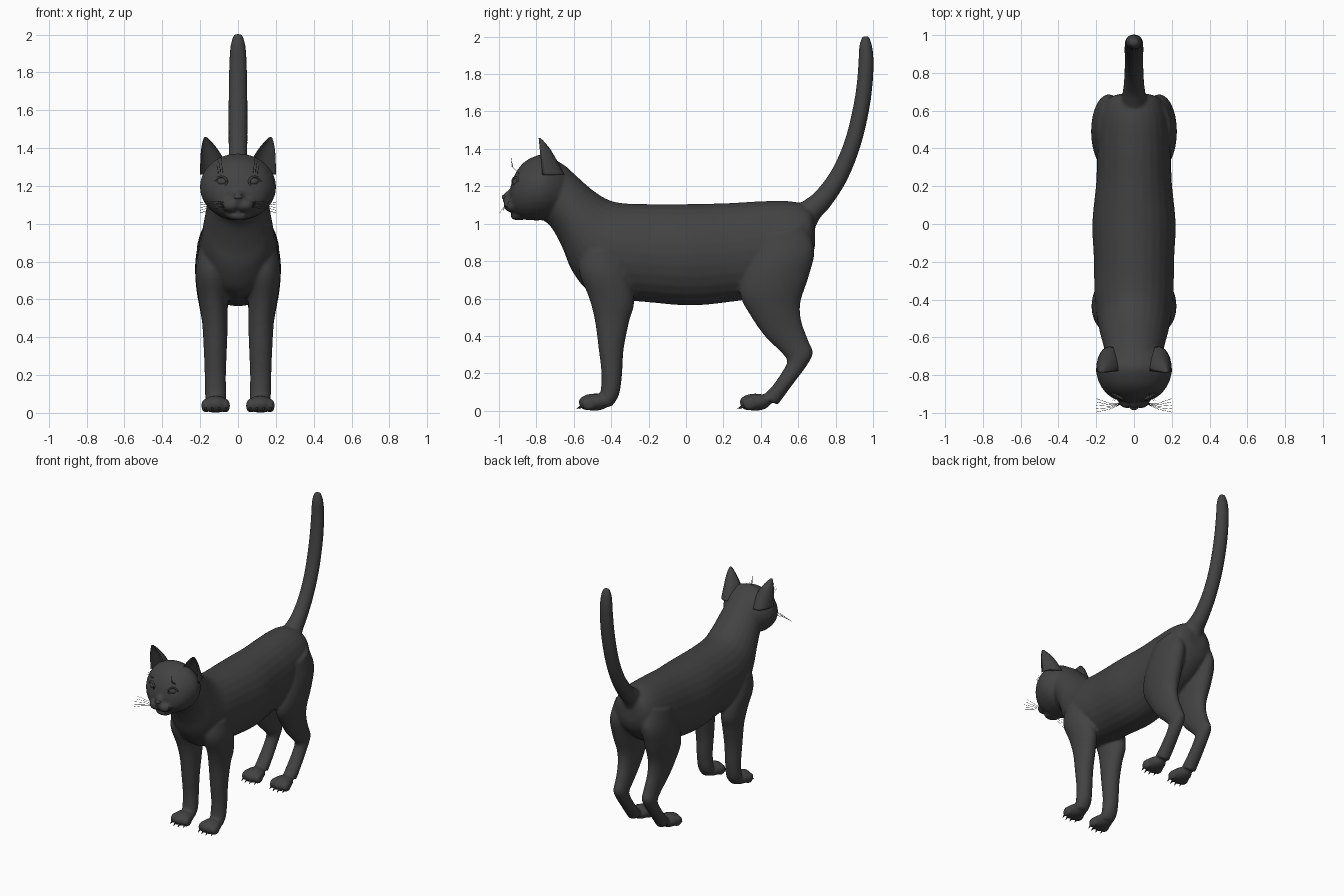
import bpy
import bmesh
from math import cos, sin, pi, radians
from mathutils import Matrix, Vector

default = bpy.data.objects.get("Cube")
if default:
    bpy.data.objects.remove(default, do_unlink=True)


def make_material(name, shade):
    mat = bpy.data.materials.new(name)
    mat.use_nodes = True
    color = (shade, shade, shade, 1)
    mat.diffuse_color = color
    mat.node_tree.nodes["Principled BSDF"].inputs["Base Color"].default_value = color
    return mat


fur = make_material("charcoal fur", 0.055)


def finish(bm, name):
    """Turn a bmesh into a smooth, fur coloured object."""
    bmesh.ops.recalc_face_normals(bm, faces=bm.faces[:])
    mesh = bpy.data.meshes.new(name)
    bm.to_mesh(mesh)
    bm.free()
    for poly in mesh.polygons:
        poly.use_smooth = True
    mesh.materials.append(fur)
    obj = bpy.data.objects.new(name, mesh)
    bpy.context.collection.objects.link(obj)
    return obj


def skin_rings(bm, rings):
    """Bridge a list of closed point rings and cap both ends."""
    loops = [[bm.verts.new(p) for p in ring] for ring in rings]
    count = len(loops[0])
    for low, high in zip(loops, loops[1:]):
        for i in range(count):
            j = (i + 1) % count
            bm.faces.new((low[i], low[j], high[j], high[i]))
    bm.faces.new(loops[0])
    bm.faces.new(loops[-1])


def spline(rows, steps=5):
    """Catmull-Rom interpolation between section rows."""
    rows = [Vector(r) for r in rows]
    padded = [rows[0]] + rows + [rows[-1]]
    result = []
    for a, b, c, d in zip(padded, padded[1:], padded[2:], padded[3:]):
        for k in range(steps):
            t = k / steps
            result.append(b + (c - a) * (t / 2)
                          + (a * 2 - b * 5 + c * 4 - d) * (t * t / 2)
                          + (b * 3 - a - c * 3 + d) * (t ** 3 / 2))
    return result + [rows[-1]]


def loft(bm, rows, side=1, sides=28):
    """Each row: y, z of one edge, y, z of the opposite edge, half width, x."""
    rings = []
    for y1, z1, y2, z2, width, x in spline(rows):
        ring = []
        for i in range(sides):
            a = 2 * pi * i / sides
            s = sin(a) / 2
            ring.append((side * (x + width * cos(a)),
                         (y1 + y2) / 2 + (y1 - y2) * s,
                         (z1 + z2) / 2 + (z1 - z2) * s))
        rings.append(ring)
    skin_rings(bm, rings)


def ellipsoid(bm, center, radii, turn=0):
    matrix = (Matrix.Translation(center) @ Matrix.Rotation(turn, 4, 'Z')
              @ Matrix.Diagonal((*radii, 1)))
    bmesh.ops.create_uvsphere(bm, u_segments=20, v_segments=12,
                              radius=1, matrix=matrix)


def centered(rows):
    return [(*row, 0) for row in rows]


# Section rows, given by opposite edges of the side silhouette
torso = centered([
    (.69, 1.03, .69, .88, .07), (.66, 1.09, .66, .8, .14),
    (.56, 1.12, .56, .7, .18), (.4, 1.12, .38, .61, .195),
    (.22, 1.11, .22, .58, .2), (0, 1.105, .02, .563, .22),
    (-.2, 1.105, -.2, .58, .212), (-.34, 1.11, -.38, .6, .21),
    (-.42, 1.13, -.52, .64, .2), (-.5, 1.18, -.61, .75, .185),
    (-.58, 1.25, -.66, .87, .168), (-.66, 1.32, -.72, .98, .15),
    (-.74, 1.35, -.78, 1.03, .13)])
head = centered([
    (-.62, 1.26, -.66, 1.1, .12), (-.68, 1.33, -.7, 1.04, .168),
    (-.75, 1.37, -.76, 1.02, .2), (-.81, 1.36, -.82, 1.018, .194),
    (-.87, 1.325, -.87, 1.023, .168), (-.917, 1.26, -.907, 1.04, .128),
    (-.943, 1.18, -.925, 1.06, .08)])
tail = centered([
    (.56, 1.08, .66, .9, .09), (.64, 1.13, .71, 1.02, .065),
    (.7, 1.18, .77, 1.09, .055), (.78, 1.29, .86, 1.23, .05),
    (.85, 1.45, .935, 1.42, .05), (.9, 1.66, .985, 1.64, .05),
    (.92, 1.83, 1.003, 1.83, .047), (.925, 1.94, .997, 1.94, .04),
    (.942, 2.003, .978, 2.003, .022)])
front_leg = [
    (-.56, .86, -.34, .85, .085, .125), (-.57, .74, -.3, .72, .09, .135),
    (-.517, .6, -.277, .58, .077, .13), (-.487, .48, -.303, .48, .068, .122),
    (-.467, .33, -.333, .33, .061, .12), (-.452, .2, -.343, .18, .056, .12),
    (-.457, .1, -.36, .08, .056, .118), (-.47, .05, -.4, .02, .05, .118)]
hind_leg = [
    (.36, .92, .64, 1, .08, .115), (.31, .76, .687, .86, .093, .132),
    (.29, .62, .657, .72, .087, .135), (.35, .5, .612, .58, .07, .13),
    (.42, .4, .617, .48, .057, .125), (.49, .33, .652, .38, .05, .12),
    (.54, .27, .678, .31, .047, .12), (.515, .21, .645, .24, .045, .12),
    (.46, .13, .57, .14, .049, .12), (.41, .08, .49, .03, .05, .12)]
paw_x = .118
paw_front_y = {"front": -.49, "hind": .37}

# Body: torso, head, tail and legs fused into one skin
bm = bmesh.new()
for rows in (torso, head, tail):
    loft(bm, rows)
for side in (1, -1):
    loft(bm, front_leg, side)
    loft(bm, hind_leg, side)
    for y in paw_front_y.values():
        ellipsoid(bm, (side * paw_x, y, .046), (.068, .085, .046))
        for k in range(4):
            offset = (k - 1.5) * .036
            reach = .045 - abs(k - 1.5) * .012
            ellipsoid(bm, (side * paw_x + offset, y - reach, .038),
                      (.022, .042, .037))
    # Muzzle puffs beside the bridge of the nose
    ellipsoid(bm, (side * .036, -.925, 1.098), (.052, .052, .038))
ellipsoid(bm, (0, -.922, 1.135), (.036, .06, .05))
ellipsoid(bm, (0, -.895, 1.04), (.06, .045, .022))
body = finish(bm, "body")
fuse = body.modifiers.new("fuse", 'REMESH')
fuse.mode = 'VOXEL'
fuse.voxel_size = .0095
fuse.use_smooth_shade = True
soften = body.modifiers.new("soften", 'SMOOTH')
soften.factor = .5
soften.iterations = 5

# Ears: hollow crescent sections shrinking to a tip (x, half width, depth, z)
ear_rows = [(.13, .07, .12, 1.26), (.138, .061, .085, 1.34),
            (.153, .041, .055, 1.4), (.168, .016, .022, 1.445),
            (.172, .005, .007, 1.458)]
for side, label in ((1, "left"), (-1, "right")):
    bm = bmesh.new()
    rings = []
    for x, width, depth, z in spline(ear_rows):
        lean = (z - ear_rows[0][3]) * -.1
        ring = []
        for i in range(24):
            a = 2 * pi * i / 24
            bulge = sin(a) if sin(a) > 0 else -.6 * sin(a)
            ring.append((side * (x + width * cos(a)),
                         -.768 + lean + depth * bulge, z))
        rings.append(ring)
    skin_rings(bm, rings)
    finish(bm, label + "_ear")

    # Eye with a thin raised lid around it
    turn = side * radians(28)
    bm = bmesh.new()
    center = Vector((side * .08, -.895, 1.222))
    ellipsoid(bm, center, (.033, .033, .025), turn)
    finish(bm, label + "_eye")
    bm = bmesh.new()
    frame = Matrix.Translation(center) @ Matrix.Rotation(turn, 4, 'Z')
    lid = []
    for i in range(25):
        a = 2 * pi * i / 24
        lid.append([frame @ Vector(((.034 + .006 * cos(b)) * cos(a),
                                    -.018 + .008 * sin(b),
                                    (.026 + .006 * cos(b)) * sin(a)))
                    for b in (2 * pi * j / 8 for j in range(8))])
    skin_rings(bm, lid)
    finish(bm, label + "_eyelid")

# Nose tip
bm = bmesh.new()
ellipsoid(bm, (0, -.97, 1.142), (.022, .015, .014))
finish(bm, "nose")

# Claws: little cones at the end of every toe
bm = bmesh.new()
for side in (1, -1):
    for y in paw_front_y.values():
        for k in range(4):
            reach = .088 - abs(k - 1.5) * .012
            spot = (side * paw_x + (k - 1.5) * .036, y - reach, .018)
            bmesh.ops.create_cone(
                bm, cap_ends=True, segments=8, radius1=.008, radius2=.001,
                depth=.03, matrix=Matrix.Translation(spot)
                @ Matrix.Rotation(radians(120), 4, 'X'))
finish(bm, "claws")

# Whiskers: fine hairs on the muzzle and above the eyes
hairs = bpy.data.curves.new("whiskers", 'CURVE')
hairs.dimensions = '3D'
hairs.bevel_depth = .001
hairs.bevel_resolution = 0
hairs.materials.append(fur)


def hair(start, middle, end):
    line = hairs.splines.new('POLY')
    line.points.add(2)
    for point, place in zip(line.points, (start, middle, end)):
        point.co = (*place, 1)


for side in (1, -1):
    for k in range(5):
        fan = k - 2
        hair((side * .06, -.95, 1.1 + fan * .006),
             (side * .13, -.965 + fan * .008, 1.1 + fan * .01),
             (side * .2, -.96 + fan * .018, 1.085 + fan * .014))
    for k in range(3):
        x = side * (.08 + k * .012)
        hair((x, -.89, 1.265), (x + side * .004, -.925, 1.3),
             (x + side * .01, -.935, 1.35 - k * .02))
bpy.context.collection.objects.link(bpy.data.objects.new("whiskers", hairs))
